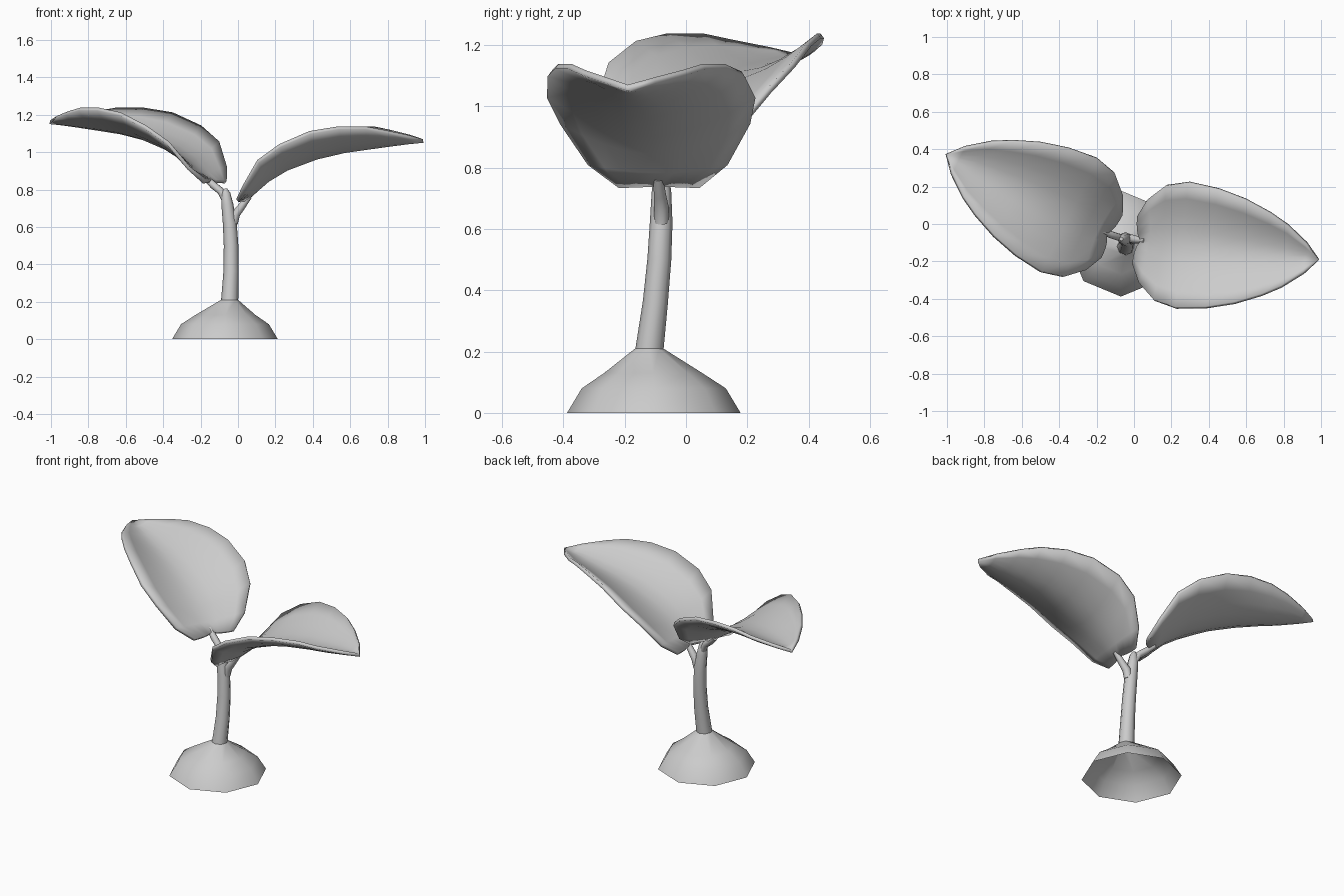
import bpy, bmesh, math
from mathutils import Vector, Matrix

cube = bpy.data.objects.get("Cube")
if cube:
    bpy.data.objects.remove(cube, do_unlink=True)

grey = bpy.data.materials.new("light_grey")
grey.use_nodes = True
color = (0.6, 0.6, 0.6, 1)
grey.diffuse_color = color
grey.node_tree.nodes["Principled BSDF"].inputs["Base Color"].default_value = color


def finish(name, bm, angle=50):
    """Turn a bmesh into a smooth shaded grey object."""
    mesh = bpy.data.meshes.new(name)
    bm.to_mesh(mesh)
    bm.free()
    mesh.materials.append(grey)
    obj = bpy.data.objects.new(name, mesh)
    bpy.context.collection.objects.link(obj)
    bpy.ops.object.select_all(action="DESELECT")
    obj.select_set(True)
    bpy.context.view_layer.objects.active = obj
    bpy.ops.object.shade_smooth_by_angle(angle=math.radians(angle))
    return obj


def loft(name, path, sides=8, level=False, capped=True):
    """Skin rings along a path of (x, y, z, radius)."""
    bm = bmesh.new()
    centres = [Vector(p[:3]) for p in path]
    rings = []
    for i, (c, p) in enumerate(zip(centres, path)):
        along = centres[min(i + 1, len(path) - 1)] - centres[max(i - 1, 0)]
        turn = Matrix() if level else Vector((0, 0, 1)).rotation_difference(along).to_matrix().to_4x4()
        ring = []
        for k in range(sides):
            a = math.tau * k / sides
            ring.append(bm.verts.new(c + turn @ Vector((math.cos(a), math.sin(a), 0)) * p[3]))
        rings.append(ring)
    for low, high in zip(rings, rings[1:]):
        for k in range(sides):
            n = (k + 1) % sides
            bm.faces.new((low[k], low[n], high[n], high[k]))
    if capped:
        bm.faces.new(rings[0][::-1])
        bm.faces.new(rings[-1])
    return finish(name, bm)


# Half outline rows: edge (along, half width, height), midrib (along, height)
LEAF = [
    (-.03, .13, -.005, 0, 0),
    (.015, .226, .07, .05, .045),
    (.1, .308, .205, .12, .105),
    (.22, .337, .29, .22, .165),
    (.38, .318, .36, .38, .225),
    (.53, .278, .385, .53, .26),
    (.67, .22, .385, .67, .28),
    (.77, .165, .365, .78, .295),
    (.88, .08, .34, .88, .308),
    (.955, 0, .315, .955, .315),
]


def leaf(name, base, heading, half=4):
    """Cupped heart shaped blade with a notch at the stalk."""
    bm = bmesh.new()
    rows = []
    for i, (ue, w, ze, um, zm) in enumerate(LEAF):
        row = []
        for k in range(-half, half + 1):
            v = abs(k) / half
            slide = 1 - (1 - v) ** 3 if i == 0 else v * v
            side = math.copysign(w * v, k)
            row.append(bm.verts.new((um + (ue - um) * slide, side, zm + (ze - zm) * v ** 1.7)))
        rows.append(row)
    for a, b in zip(rows, rows[1:]):
        for k in range(2 * half):
            bm.faces.new((a[k], b[k], b[k + 1], a[k + 1]))
    bmesh.ops.remove_doubles(bm, verts=bm.verts, dist=0.0005)
    bmesh.ops.recalc_face_normals(bm, faces=bm.faces)
    obj = finish(name, bm)
    obj.location = base
    obj.rotation_euler.z = math.radians(heading)
    solid = obj.modifiers.new("thickness", "SOLIDIFY")
    solid.thickness = 0.02
    solid.offset = 0
    return obj


# Soil mound, open underneath
loft("soil_mound", [(-.07, -.105, 0, .283), (-.07, -.105, .08, .235),
                    (-.067, -.107, .13, .16), (-.045, -.12, .21, .046)],
     level=True, capped=False)

# Bent main stem with a tapered end
loft("stem", [(-.045, -.12, .2, .046), (-.037, -.1, .36, .041), (-.037, -.087, .5, .039),
              (-.044, -.081, .62, .037), (-.057, -.08, .72, .032),
              (-.065, -.08, .78, .024), (-.068, -.08, .805, .01)])

# Leaf stalks
loft("left_stalk", [(-.025, -.08, .62, .024), (-.012, -.08, .67, .024),
                    (.02, -.085, .71, .02), (.06, -.09, .765, .016)])
loft("right_stalk", [(-.065, -.075, .74, .02), (-.09, -.068, .79, .02),
                     (-.13, -.055, .822, .02), (-.18, -.035, .868, .016)])

# Two matching leaves
leaf("left_leaf", (.04, -.09, .745), -6)
leaf("right_leaf", (-.15, -.05, .845), 153.7)
